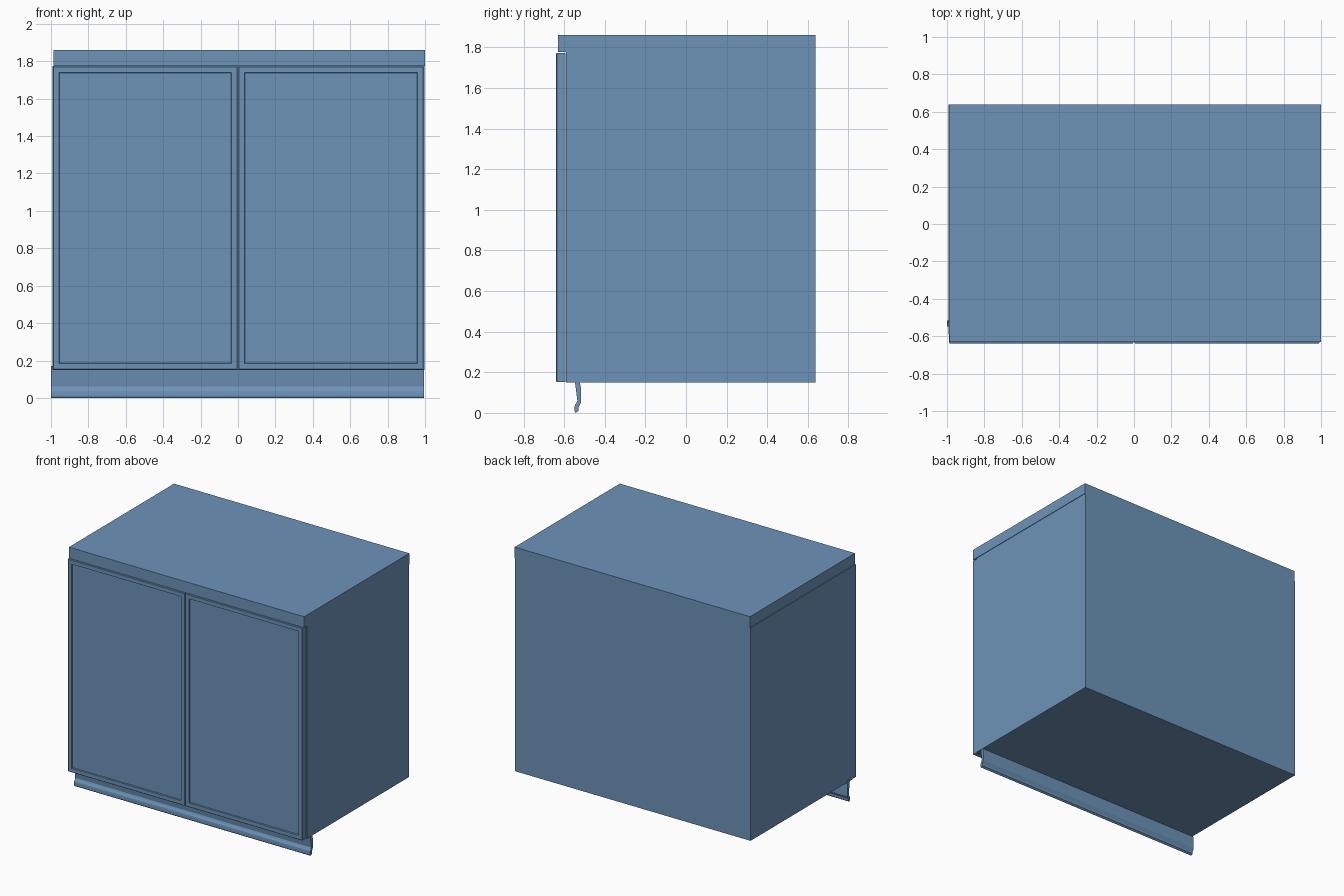
import bpy, bmesh
from math import radians
from mathutils import Vector

if "Cube" in bpy.data.objects:
    bpy.data.objects.remove(bpy.data.objects["Cube"])

blue = bpy.data.materials.new("blue_paint")
blue.diffuse_color = (0.153, 0.296, 0.485, 1)
blue.use_nodes = True
blue.node_tree.nodes["Principled BSDF"].inputs["Base Color"].default_value = blue.diffuse_color


def finish(name, bm):
    bmesh.ops.recalc_face_normals(bm, faces=bm.faces)
    mesh = bpy.data.meshes.new(name)
    bm.to_mesh(mesh)
    bm.free()
    mesh.materials.append(blue)
    obj = bpy.data.objects.new(name, mesh)
    bpy.context.collection.objects.link(obj)
    return obj


def box_mesh(lo, hi):
    bm = bmesh.new()
    bmesh.ops.create_cube(bm, size=1)
    lo, hi = Vector(lo), Vector(hi)
    for v in bm.verts:
        v.co = (lo + hi) / 2 + v.co * (hi - lo)
    bm.normal_update()
    return bm


def door(name, x0, x1):
    bm = box_mesh((x0, -0.636, 0.151), (x1, -0.594, 1.773))
    front = min(bm.faces, key=lambda f: f.calc_center_median().y)
    # chamfered rim, flat frame, recessed panel
    for width, depth in ((0.003, 0.003), (0.029, 0), (0.003, -0.008)):
        bmesh.ops.inset_region(bm, faces=[front], thickness=width, depth=depth,
                               use_even_offset=True)
        bm.normal_update()
    return finish(name, bm)


# Cabinet body and worktop
finish("carcass", box_mesh((-0.992, -0.59, 0.15), (0.996, 0.638, 1.776)))
finish("worktop", box_mesh((-0.987, -0.63, 1.776), (1.0, 0.638, 1.86)))

# Pair of doors with a narrow gap between them
door("left_door", -0.989, -0.003)
door("right_door", 0.003, 0.991)

# Moulded plinth: profile (y, z) swept along x
profile = [(-0.549, 0.17), (-0.535, 0.06), (-0.540, 0.047), (-0.547, 0.038),
           (-0.549, 0.025), (-0.548, 0.008), (-0.543, 0.0), (-0.530, 0.010),
           (-0.530, 0.026), (-0.517, 0.05), (-0.517, 0.12), (-0.526, 0.17)]
bm = bmesh.new()
face = bm.faces.new([bm.verts.new((-1.0, y, z)) for y, z in profile])
ext = bmesh.ops.extrude_face_region(bm, geom=[face], use_keep_orig=True)
bmesh.ops.translate(bm, vec=(1.994, 0, 0),
                    verts=[g for g in ext["geom"] if isinstance(g, bmesh.types.BMVert)])
plinth = finish("plinth", bm)
bpy.context.view_layer.objects.active = plinth
plinth.select_set(True)
bpy.ops.object.shade_smooth_by_angle(angle=radians(27))
